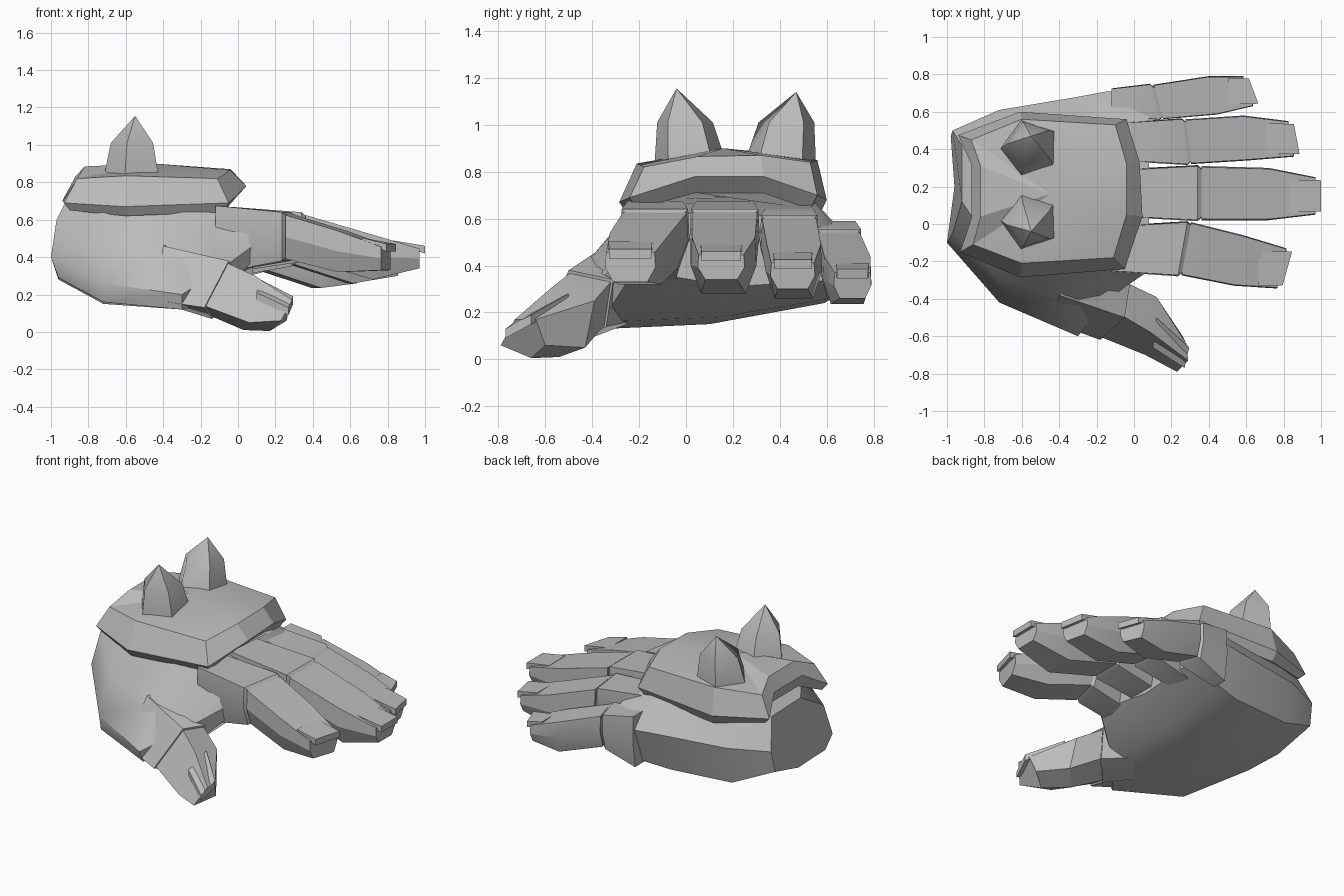
import bpy, bmesh, math

grey = bpy.data.materials.new("stone grey")
grey.diffuse_color = (0.5, 0.5, 0.5, 1)


def loft(name, rings, smooth=28, apex=None):
    """Skin a list of equal-length point rings and cap both ends."""
    bm = bmesh.new()
    vr = [[bm.verts.new(p) for p in r] for r in rings]
    n = len(vr[0])
    for a, b in zip(vr, vr[1:]):
        for i in range(n):
            j = (i + 1) % n
            bm.faces.new((a[i], a[j], b[j], b[i]))
    bm.faces.new(vr[0][::-1])
    if apex:
        tip = bm.verts.new(apex)
        for i in range(n):
            bm.faces.new((vr[-1][i], vr[-1][(i + 1) % n], tip))
    else:
        bm.faces.new(vr[-1])
    bmesh.ops.recalc_face_normals(bm, faces=bm.faces)
    me = bpy.data.meshes.new(name)
    bm.to_mesh(me)
    bm.free()
    ob = bpy.data.objects.new(name, me)
    bpy.context.collection.objects.link(ob)
    me.materials.append(grey)
    bpy.ops.object.select_all(action='DESELECT')
    ob.select_set(True)
    bpy.context.view_layer.objects.active = ob
    bpy.ops.object.shade_smooth_by_angle(angle=math.radians(smooth))
    return ob


def station(x, pts):
    return [(x, y, z) for y, z in pts]


# Palm: cross-sections from wrist to knuckles
wrist = [(-1.0, -.10, .40), (-.97, -.05, .60), (-.92, .12, .70), (-.92, .42, .69),
         (-.97, .50, .50), (-.98, .47, .36), (-.96, .20, .28), (-.96, -.08, .29)]
palm = [
    wrist,
    station(-.72, [(-.42, .26), (-.30, .48), (-.18, .69), (.48, .70),
                   (.61, .50), (.55, .25), (.10, .15), (-.40, .16)]),
    station(-.30, [(-.60, .20), (-.40, .44), (-.20, .68), (.52, .70),
                   (.68, .50), (.59, .24), (.10, .15), (-.56, .12)]),
    station(-.14, [(-.40, .30), (-.31, .46), (-.20, .66), (.54, .68),
                   (.71, .50), (.62, .26), (.15, .18), (-.36, .16)]),
    station(.08, [(-.25, .46), (-.25, .55), (-.20, .63), (.50, .61),
                  (.70, .48), (.66, .34), (.20, .31), (-.22, .38)]),
]
loft("palm", palm, 40)


def section(x, y0, y1, top, bot, skew=0.0):
    """Finger cross-section: flat top, wide sides, narrow underside."""
    h = top - bot
    w = y1 - y0
    return [(x - skew, y0 + .02 * w, top), (x + skew, y1 - .02 * w, top),
            (x + skew, y1, bot + .5 * h), (x + skew, y1 - .16 * w, bot),
            (x - skew, y0 + .16 * w, bot), (x - skew, y0, bot + .5 * h)]


# Fingers: (name, knuckle, middle, tip) as (x, y0, y1, top, bottom), then skew
fingers = [
    ("index", (.28, -.275, .01, .625, .39), (.56, -.33, -.06, .54, .32),
     (.79, -.345, -.13, .455, .33), .025),
    ("middle", (.36, .02, .31, .625, .385), (.72, .02, .30, .52, .28),
     (.97, .05, .25, .445, .34), 0),
    ("ring", (.29, .32, .56, .60, .36), (.60, .34, .58, .49, .26),
     (.84, .36, .55, .41, .30), -.015),
    ("little", (.13, .56, .745, .54, .33), (.42, .585, .79, .44, .235),
     (.61, .63, .79, .37, .26), -.025),
]
for name, k, m, t, s in fingers:
    x, y0, y1, top, bot = k
    # Knuckle block running out of the palm, with a small bevelled lip
    loft(name + "_knuckle", [
        section(-.12, y0 + .02, y1 - .02, top + .05, bot - .08),
        section(x - .02, y0 - .005, y1 + .005, top + .015, bot - .01, s),
        section(x + .01, y0 + .02, y1 - .02, top - .01, bot + .015, s)], 35)
    loft(name + "_finger", [section(*k, s), section(*m, s), section(*t, s)], 20)
    # Flat claw slab lying on the fingertip
    tx, a, b, zt, _ = t
    mx, ma, mb, mz, _ = m
    f = .45
    cx = mx + (tx - mx) * f
    cz = mz + (zt - mz) * f
    c = (a + b) / 2
    w = (b - a) * .44
    loft(name + "_claw", [
        [(cx, c - w, cz - .02), (cx, c + w, cz - .02),
         (cx, c + w, cz + .002), (cx, c - w, cz + .002)],
        [(tx + .03 - s, c - w * .95, zt - .025), (tx + .03 + s, c + w * .95, zt - .025),
         (tx + .03 + s, c + w * .95, zt + .015), (tx + .03 - s, c - w * .95, zt + .015)]], 10)

# Thumb with its base swelling out of the palm
thumb_base = [(-.18, -.62, .13), (-.05, -.50, .38), (-.02, -.31, .34),
              (-.03, -.34, .14), (-.14, -.46, .07)]
thumb_mid = [(.06, -.70, .05), (.09, -.58, .30), (.12, -.39, .25),
             (.14, -.43, .05), (.03, -.54, .01)]
thumb_tip = [(.23, -.79, .06), (.29, -.73, .17), (.28, -.64, .17),
             (.26, -.60, .06), (.17, -.66, .005)]
loft("thumb_root", [
    [(-.45, -.52, .17), (-.40, -.38, .46), (-.25, -.22, .50), (-.25, -.20, .17), (-.40, -.35, .15)],
    thumb_base], 35)
center = [sum(p[i] for p in thumb_base) / 5 for i in range(3)]
inset = [tuple(q + (c - q) * .08 for q, c in zip(p, center)) for p in thumb_base]
loft("thumb", [inset, thumb_mid, thumb_tip], 25)
loft("thumb_claw", [
    [(.10, -.66, .21), (.12, -.50, .28), (.12, -.50, .24), (.10, -.66, .17)],
    [(.27, -.77, .13), (.295, -.66, .19), (.295, -.66, .15), (.27, -.77, .09)]], 10)

# Armour plate: underside, flared rim and top, with a lifted rear notch
plate_low = [(-.60, -.25, .62), (-.08, -.21, .64), (-.03, .04, .71), (-.03, .33, .71),
             (-.08, .53, .64), (-.60, .57, .62), (-.90, .46, .66), (-.84, .31, .72),
             (-.84, .03, .72), (-.90, -.13, .65)]
plate_rim = [(-.61, -.285, .67), (-.05, -.24, .69), (.045, .04, .78), (.03, .33, .78),
             (-.04, .56, .70), (-.61, .60, .68), (-.94, .475, .70), (-.87, .32, .80),
             (-.87, .03, .80), (-.93, -.15, .69)]
plate_top = [(-.60, -.21, .835), (-.11, -.18, .82), (-.04, .05, .865), (-.04, .32, .87),
             (-.10, .53, .84), (-.60, .56, .85), (-.87, .45, .83), (-.82, .31, .885),
             (-.82, .04, .885), (-.86, -.11, .82)]
loft("armour_plate", [plate_low, plate_rim, plate_top], 15, apex=(-.45, .16, .90))

# Two five-sided spikes
for name, cy, lean in (("front_spike", .02, -.06), ("rear_spike", .40, .07)):
    def ring(r, z, shift):
        return [(-.555 + r * math.cos(math.radians(36 + 72 * i)),
                 cy + shift + r * math.sin(math.radians(36 + 72 * i)), z) for i in range(5)]
    loft(name, [ring(.162, .83, 0), ring(.125, 1.01, lean * .4)], 50,
         apex=(-.55, cy + lean, 1.155 if lean < 0 else 1.14))
